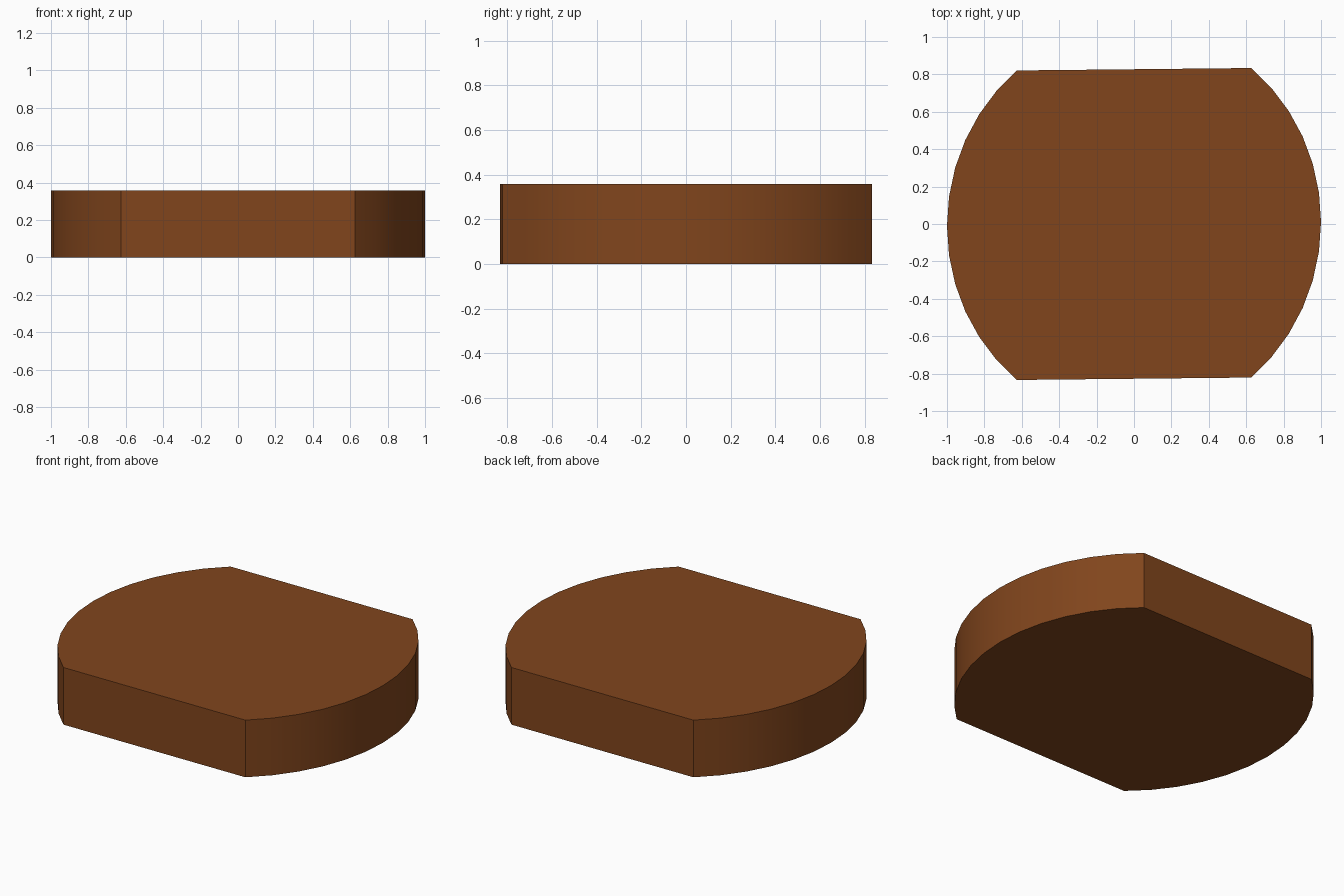
import bpy, bmesh, math

if "Cube" in bpy.data.objects:
    bpy.data.objects.remove(bpy.data.objects["Cube"])

WIDTH, DEPTH, HEIGHT = 1.0, 1.061, 0.358   # ellipse radii and thickness
HALF_ARC = math.radians(51.24)             # where the flat sides cut the ellipse
STEPS = 12                                 # facets per rounded end
SKEW = 0.0104                              # slight slant of the flat sides

# Outline: two rounded ends joined by two straight sides
outline = []
for start in (0.0, math.pi):
    for i in range(STEPS + 1):
        a = start - HALF_ARC + 2 * HALF_ARC * i / STEPS
        x = WIDTH * math.cos(a)
        outline.append((x, DEPTH * math.sin(a) + SKEW * x))

# Extrude the outline into a slab
bm = bmesh.new()
base = bm.faces.new([bm.verts.new((x, y, 0)) for x, y in outline])
ext = bmesh.ops.extrude_face_region(bm, geom=[base], use_keep_orig=True)
top = [v for v in ext["geom"] if isinstance(v, bmesh.types.BMVert)]
bmesh.ops.translate(bm, verts=top, vec=(0, 0, HEIGHT))
bmesh.ops.recalc_face_normals(bm, faces=bm.faces)
mesh = bpy.data.meshes.new("flat_sided_slab")
bm.to_mesh(mesh)
bm.free()

slab = bpy.data.objects.new("flat_sided_slab", mesh)
bpy.context.collection.objects.link(slab)

# Brown finish
brown = bpy.data.materials.new("brown")
brown.diffuse_color = (0.22, 0.06, 0.012, 1)
brown.use_nodes = True
brown.node_tree.nodes["Principled BSDF"].inputs["Base Color"].default_value = brown.diffuse_color
mesh.materials.append(brown)

# Smooth rounded ends, sharp rims and corners
bpy.context.view_layer.objects.active = slab
slab.select_set(True)
bpy.ops.object.shade_smooth_by_angle(angle=math.radians(30))
